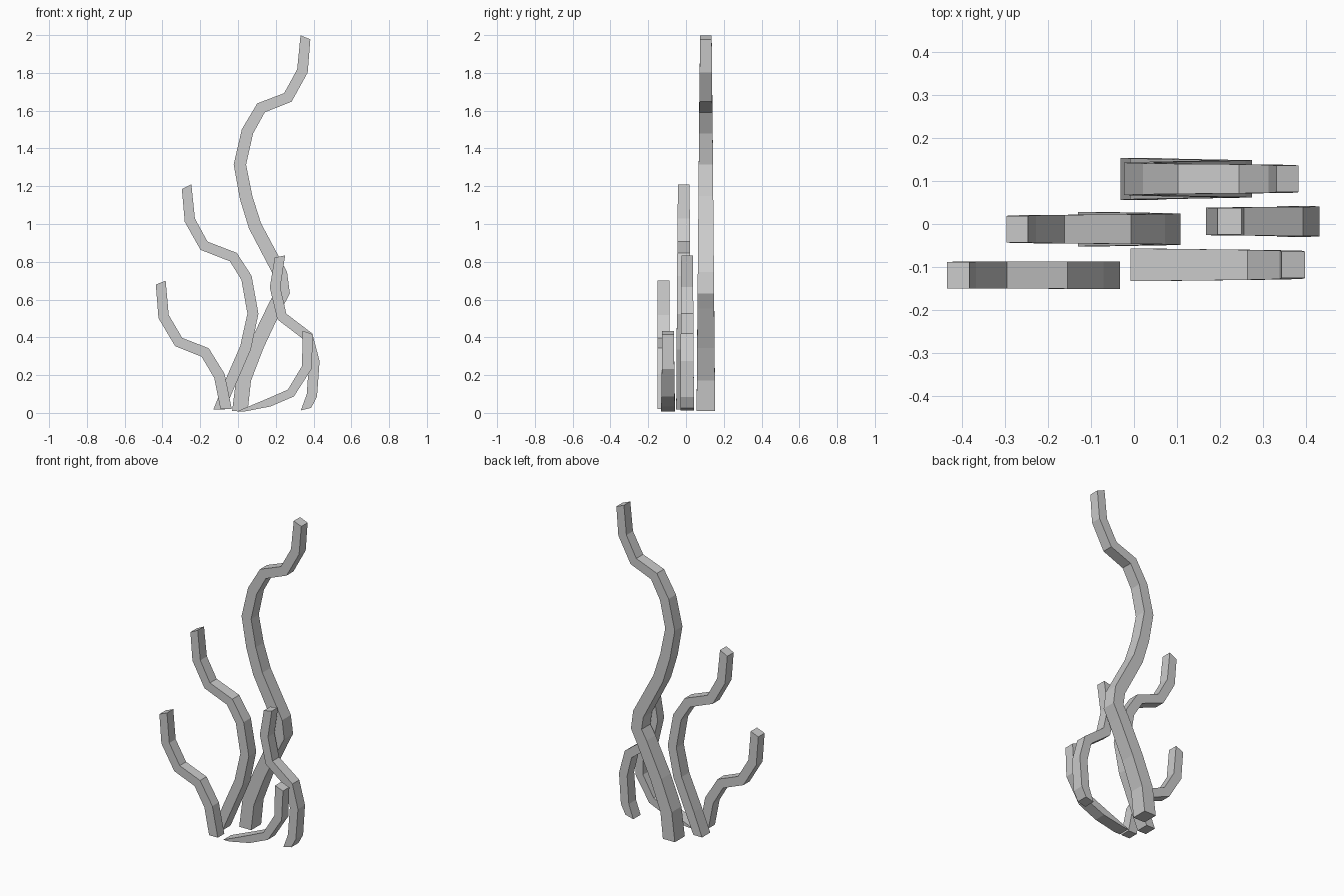
import bpy, bmesh
from mathutils import Vector

if "Cube" in bpy.data.objects:
    bpy.data.objects.remove(bpy.data.objects["Cube"])


def strand(name, y, path, side, depth, tip_slope, base_slope=0.0):
    """Square tapering stalk swept along an x-z path; side/depth = (base, tip) half sizes."""
    pts = [Vector(p) for p in path]
    n = len(pts)
    lengths = [0.0]
    for a, b in zip(pts, pts[1:]):
        lengths.append(lengths[-1] + (b - a).length)
    bm = bmesh.new()
    rings = []
    for i, p in enumerate(pts):
        t = lengths[i] / lengths[-1]
        if i == 0:
            nrm = Vector((1, base_slope))
        elif i == n - 1:
            nrm = Vector((1, tip_slope))
        else:
            d = (p - pts[i - 1]).normalized() + (pts[i + 1] - p).normalized()
            nrm = Vector((d.y, -d.x))
        nrm = nrm.normalized() * (side[0] + (side[1] - side[0]) * t)
        h = depth[0] + (depth[1] - depth[0]) * t
        rings.append([bm.verts.new((p.x + s * nrm.x, y + k * h, p.y + s * nrm.y))
                      for s, k in ((-1, -1), (1, -1), (1, 1), (-1, 1))])
    for a, b in zip(rings, rings[1:]):
        for j in range(4):
            k = (j + 1) % 4
            bm.faces.new((a[j], a[k], b[k], b[j]))
    bm.faces.new(rings[0][::-1])
    bm.faces.new(rings[-1])
    bmesh.ops.recalc_face_normals(bm, faces=bm.faces)
    me = bpy.data.meshes.new(name)
    bm.to_mesh(me)
    bm.free()
    ob = bpy.data.objects.new(name, me)
    bpy.context.collection.objects.link(ob)


# Tall back stalk
strand("tall_stalk", 0.105,
       [(.01, .01), (.03, .18), (.10, .36), (.20, .57), (.238, .64), (.225, .735), (.09, .99),
        (.043, 1.14), (.01, 1.315), (.05, 1.49), (.122, 1.615), (.264, 1.67),
        (.341, 1.81), (.357, 1.988)],
       (.041, .028), (.049, .031), -.4)

# Medium stalk on the left
strand("medium_stalk", -0.012,
       [(-.10, .018), (-.045, .15), (.04, .345), (.079, .525), (.045, .715), (-.025, .825),
        (-.18, .885), (-.255, 1.02), (-.272, 1.197)],
       (.03, .028), (.04, .031), .5)

# Short stalk on the far left
strand("left_stalk", -0.119,
       [(-.063, .02), (-.098, .195), (-.174, .32), (-.314, .375), (-.394, .51), (-.409, .69)],
       (.03, .028), (.032, .031), .4)

# Stalk on the right
strand("right_stalk", 0.006,
       [(.36, .02), (.391, .092), (.404, .272), (.37, .405), (.232, .51), (.196, .665),
        (.222, .828)],
       (.028, .028), (.036, .031), .2, .25)

# Low front stalk creeping along the ground
strand("low_stalk", -0.095,
       [(.012, .007), (.164, .055), (.28, .105), (.364, .24), (.37, .425)],
       (.02, .029), (.038, .031), -.35)
